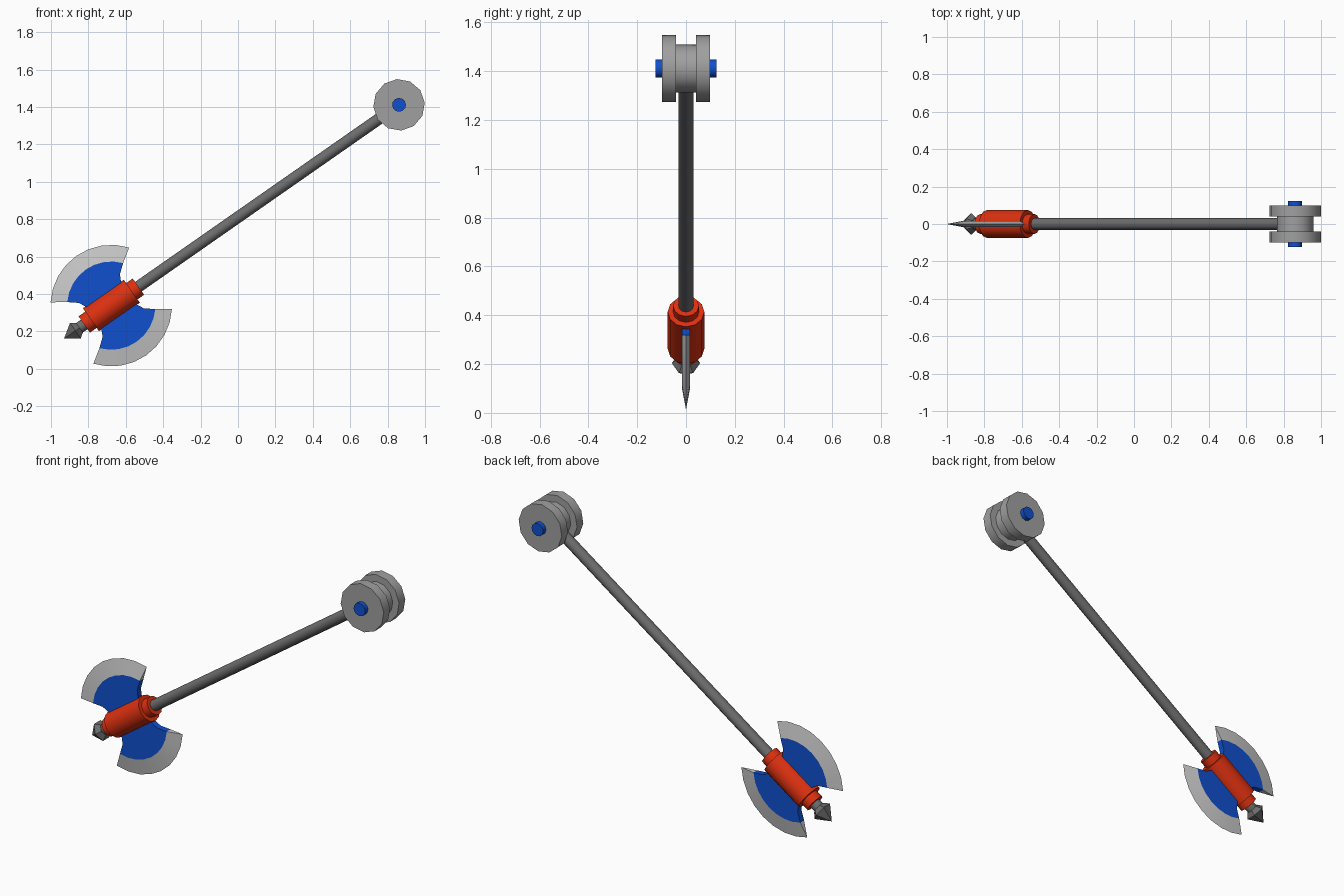
import bpy, bmesh, math
from mathutils import Matrix, Vector

if "Cube" in bpy.data.objects:
    bpy.data.objects.remove(bpy.data.objects["Cube"])

# Local frame: origin at the pommel, handle runs along -x, blades spread in z
FRAME = Matrix.Translation((0.861, 0, 1.411)) @ Matrix.Rotation(math.radians(-34.9), 4, 'Y')


def material(name, rgb):
    m = bpy.data.materials.new(name)
    m.use_nodes = True
    m.diffuse_color = (*rgb, 1)
    m.node_tree.nodes["Principled BSDF"].inputs["Base Color"].default_value = (*rgb, 1)
    return m


DARK = material("dark steel", (0.15, 0.15, 0.15))
STEEL = material("steel grey", (0.35, 0.35, 0.35))
EDGE = material("bright edge steel", (0.58, 0.58, 0.58))
BLUE = material("blue", (0.005, 0.08, 0.62))
RED = material("red", (0.72, 0.03, 0.005))


def finish(name, bm, mat, smooth=True):
    bmesh.ops.recalc_face_normals(bm, faces=bm.faces[:])
    mesh = bpy.data.meshes.new(name)
    bm.to_mesh(mesh)
    bm.free()
    mesh.materials.append(mat)
    obj = bpy.data.objects.new(name, mesh)
    bpy.context.collection.objects.link(obj)
    obj.matrix_world = FRAME
    if smooth:
        bpy.ops.object.select_all(action='DESELECT')
        obj.select_set(True)
        bpy.context.view_layer.objects.active = obj
        bpy.ops.object.shade_smooth_by_angle(angle=math.radians(35))
    return obj


def lathe(name, profile, mat, axis='X', sides=12, smooth=True):
    """Revolve (position, radius) pairs around an axis and cap the ends."""
    bm = bmesh.new()
    rings = []
    for pos, rad in profile:
        ring = []
        for i in range(sides):
            a = math.tau * i / sides
            p, q = rad * math.cos(a), rad * math.sin(a)
            ring.append(bm.verts.new((pos, p, q) if axis == 'X' else (p, pos, q)))
        rings.append(ring)
    for r0, r1 in zip(rings, rings[1:]):
        for i in range(sides):
            j = (i + 1) % sides
            bm.faces.new((r0[i], r0[j], r1[j], r1[i]))
    bm.faces.new(rings[0])
    bm.faces.new(rings[-1])
    bmesh.ops.remove_doubles(bm, verts=bm.verts[:], dist=1e-5)
    return finish(name, bm, mat, smooth)


# Handle and spear tip
lathe("handle", [(-0.08, 0.031), (-2.09, 0.031)], DARK)
lathe("spear_tip", [(-2.083, 0.036), (-2.11, 0.058), (-2.183, 0.0005)], DARK, sides=6, smooth=False)

# Red socket with a narrow collar at each end
lathe("socket_body", [(-1.742, 0.075), (-2.008, 0.075)], RED)
lathe("upper_collar", [(-1.699, 0.053), (-1.75, 0.053)], RED)
lathe("lower_collar", [(-2.0, 0.053), (-2.052, 0.053)], RED)

# Pommel: hub, two discs and a through axle
lathe("pommel_hub", [(-0.05, 0.098), (0.05, 0.098)], STEEL, 'Y')
lathe("pommel_axle", [(-0.124, 0.037), (0.124, 0.037)], BLUE, 'Y')
for side, label in ((-1, "front"), (1, "back")):
    lathe("pommel_disc_" + label, [(side * 0.041, 0.138), (side * 0.098, 0.138)], STEEL, 'Y')

# Blades: blue plate with concave flanks and a wedge-shaped cutting edge
MID, HALF, INNER, OUTER, STEPS = -1.876, 0.017, 0.236, 0.325, 8
FLANK = [(0.1, 0.0), (0.105, 0.05), (0.116, 0.075), (0.134, 0.111)]


def arc(radius, spread):
    angles = [math.radians(spread * (1 - 2 * i / STEPS)) for i in range(STEPS + 1)]
    return [(radius * math.sin(a), radius * math.cos(a)) for a in angles]


for flip, label in ((1, "upper"), (-1, "lower")):
    # Plate
    outline = FLANK + arc(INNER, 50.5) + [(-s, v) for s, v in reversed(FLANK)]
    bm = bmesh.new()
    face = bm.faces.new([bm.verts.new((MID + s, -HALF, flip * v)) for s, v in outline])
    out = bmesh.ops.extrude_face_region(bm, geom=[face])
    moved = [g for g in out["geom"] if isinstance(g, bmesh.types.BMVert)]
    bmesh.ops.translate(bm, verts=moved, vec=Vector((0, 2 * HALF, 0)))
    finish("blade_plate_" + label, bm, BLUE, smooth=False)

    # Cutting edge
    bm = bmesh.new()
    sections = []
    for (s0, v0), (s1, v1) in zip(arc(INNER, 50.5), arc(OUTER, 52)):
        sections.append([bm.verts.new((MID + s0, -HALF, flip * v0)),
                         bm.verts.new((MID + s1, 0, flip * v1)),
                         bm.verts.new((MID + s0, HALF, flip * v0))])
    for a, b in zip(sections, sections[1:]):
        for i in range(3):
            j = (i + 1) % 3
            bm.faces.new((a[i], a[j], b[j], b[i]))
    bm.faces.new(sections[0])
    bm.faces.new(sections[-1])
    finish("blade_edge_" + label, bm, EDGE)
